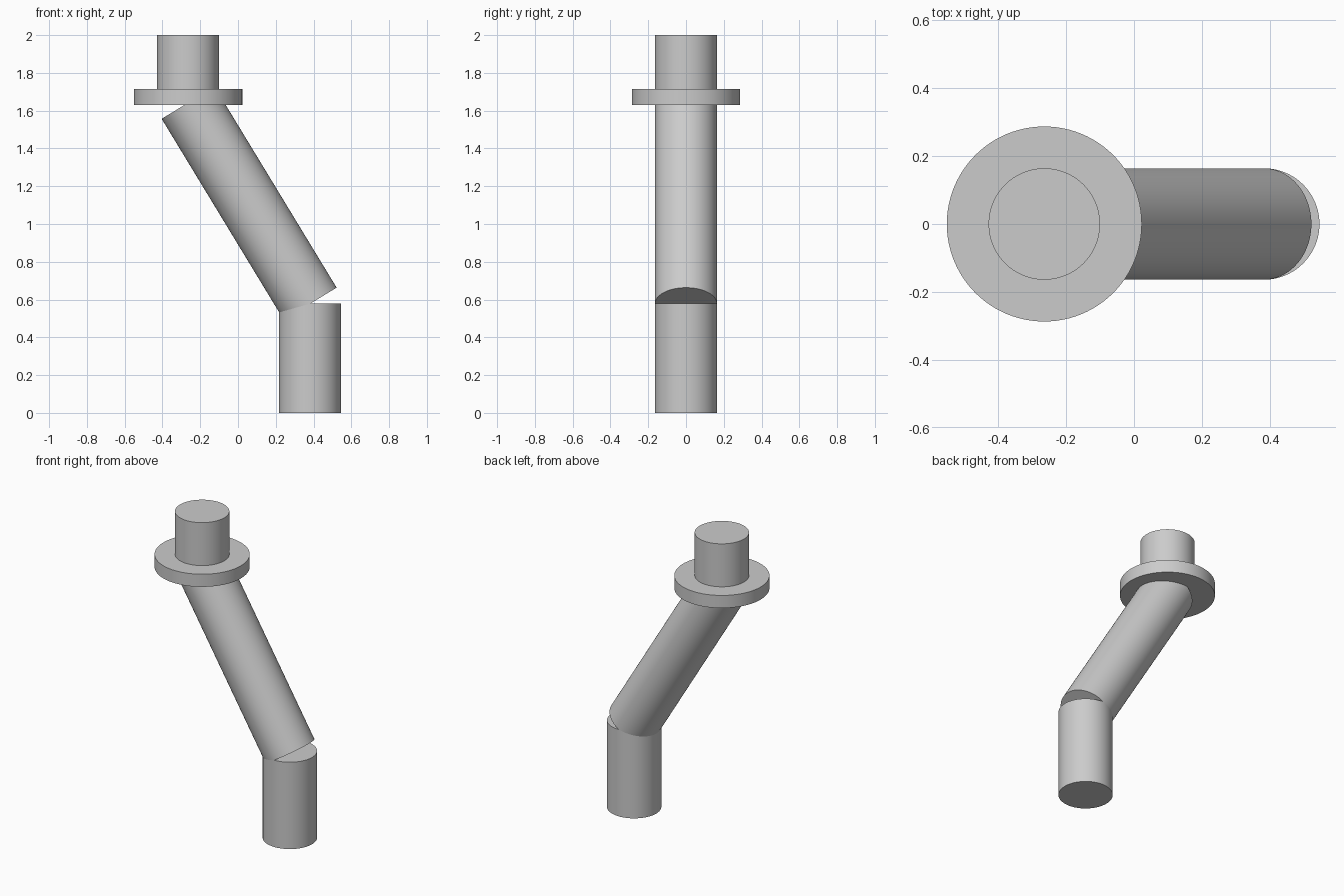
import bpy
import math
from mathutils import Vector

cube = bpy.data.objects.get("Cube")
if cube:
    bpy.data.objects.remove(cube, do_unlink=True)

# Single plain grey
grey = bpy.data.materials.new("plain grey")
grey.use_nodes = True
colour = (0.6, 0.6, 0.6, 1)
grey.diffuse_color = colour
grey.node_tree.nodes["Principled BSDF"].inputs["Base Color"].default_value = colour


def rod(name, start, end, radius):
    """Capped smooth cylinder between two points."""
    start, end = Vector(start), Vector(end)
    axis = end - start
    bpy.ops.mesh.primitive_cylinder_add(
        vertices=96, radius=radius, depth=axis.length, location=(start + end) / 2,
        rotation=axis.to_track_quat("Z", "Y").to_euler())
    obj = bpy.context.object
    obj.name = name
    obj.data.materials.append(grey)
    bpy.ops.object.shade_smooth_by_angle(angle=math.radians(30))
    return obj


PIPE = 0.164
LOW_X, TOP_X = 0.382, -0.264
BEND_Z, FLANGE_Z, COLLAR_Z = 0.578, 1.63, 1.714

# Upright foot, slanted pipe, flange and top stub
rod("lower_pipe", (LOW_X, 0, 0), (LOW_X, 0, BEND_Z), PIPE)
rod("slanted_pipe", (LOW_X, 0, BEND_Z), (TOP_X, 0, FLANGE_Z + 0.012), PIPE)
rod("flange", (TOP_X, 0, FLANGE_Z), (TOP_X, 0, COLLAR_Z), 0.287)
rod("top_stub", (TOP_X, 0, COLLAR_Z), (TOP_X, 0, 2), PIPE)
